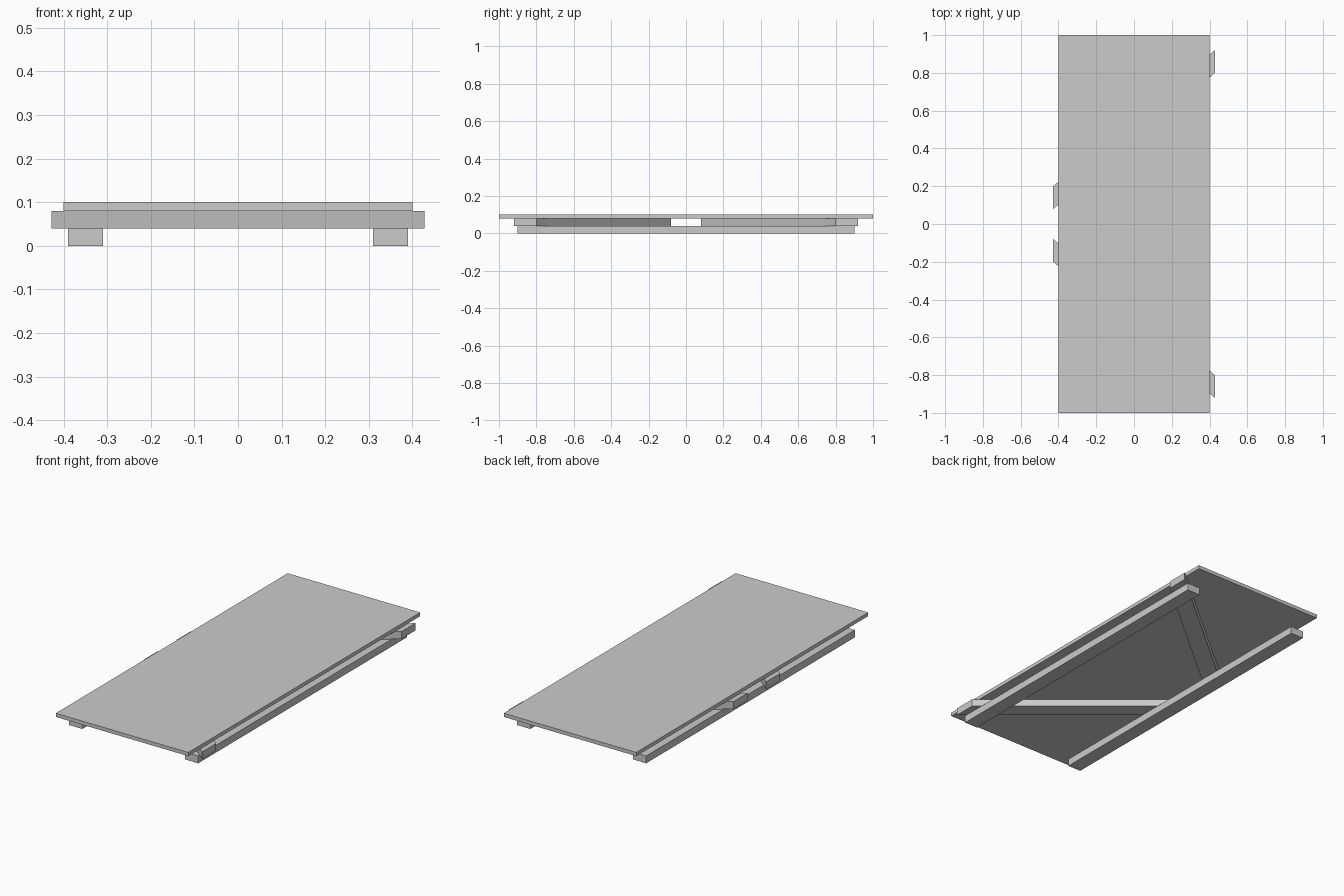
import bpy

if "Cube" in bpy.data.objects:
    bpy.data.objects.remove(bpy.data.objects["Cube"])


def prism(name, outline, z0, z1):
    """Extrude a counter-clockwise XY outline from z0 to z1."""
    n = len(outline)
    verts = [(x, y, z) for z in (z0, z1) for x, y in outline]
    faces = [tuple(reversed(range(n))), tuple(range(n, 2 * n))]
    faces += [(i, (i + 1) % n, n + (i + 1) % n, n + i) for i in range(n)]
    mesh = bpy.data.meshes.new(name)
    mesh.from_pydata(verts, [], faces)
    obj = bpy.data.objects.new(name, mesh)
    bpy.context.collection.objects.link(obj)
    return obj


def slab(name, x0, x1, y, z0, z1):
    return prism(name, [(x0, -y), (x1, -y), (x1, y), (x0, y)], z0, z1)


def mirror(obj, axis):
    mod = obj.modifiers.new("mirror", 'MIRROR')
    mod.use_axis = [axis == i for i in range(3)]
    mod.use_mirror_merge = False


# Flat top board
slab("top_board", -0.4, 0.4, 1.0, 0.08, 0.1)

# Two long rails underneath
mirror(slab("bottom_rails", 0.31, 0.39, 0.9, 0.0, 0.04), 0)

# Diagonal braces with ends cut parallel to the long sides
X = 0.428
mirror(prism("diagonal_braces",
             [(-X, 0.08), (X, 0.80), (X, 0.92), (-X, 0.20)], 0.04, 0.08), 1)
